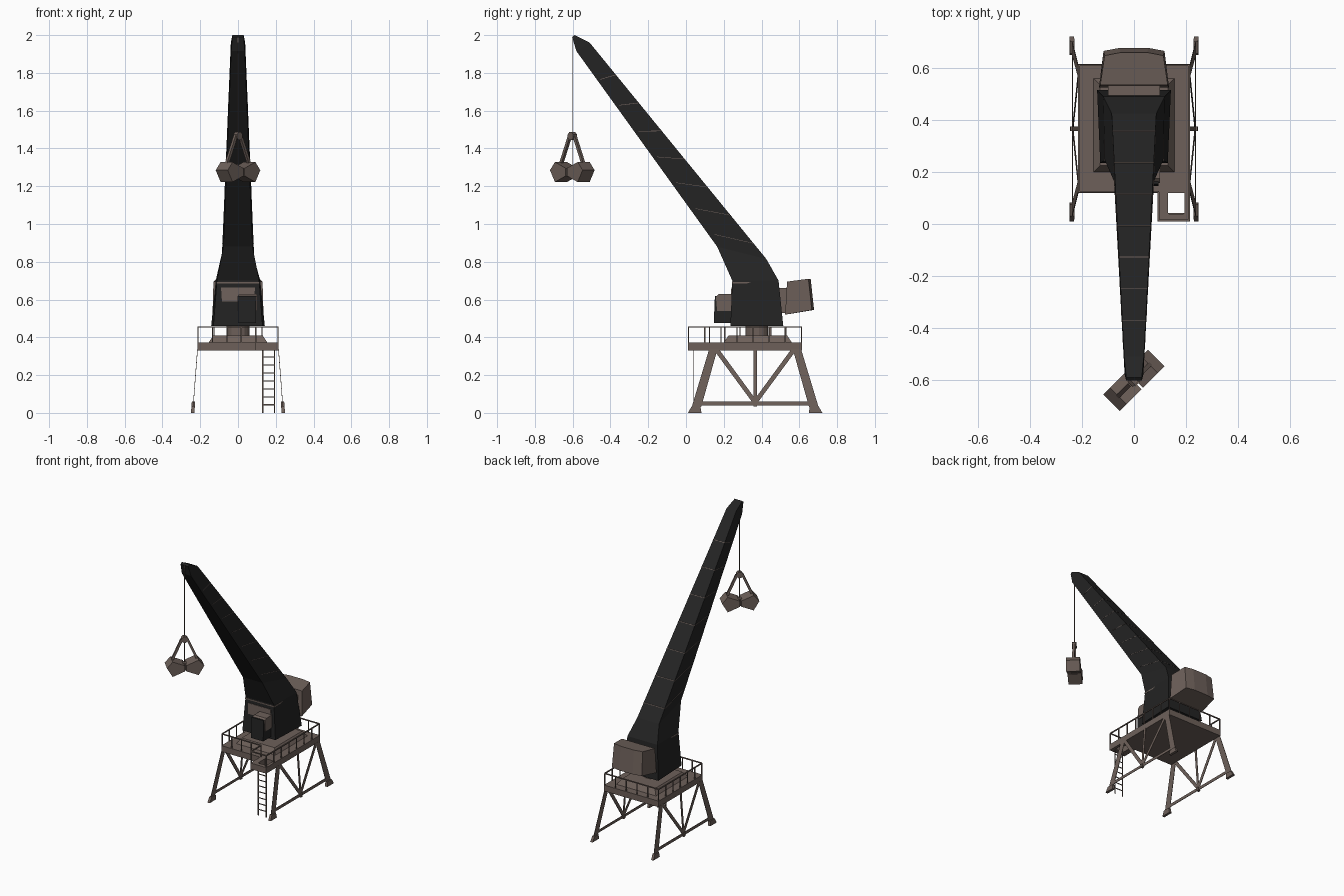
import bpy, bmesh, math
from mathutils import Vector

if "Cube" in bpy.data.objects:
    bpy.data.objects.remove(bpy.data.objects["Cube"])


def material(name, rgb):
    m = bpy.data.materials.new(name)
    m.diffuse_color = (*rgb, 1)
    m.use_nodes = True
    m.node_tree.nodes["Principled BSDF"].inputs["Base Color"].default_value = m.diffuse_color
    return m


BROWN = material("weathered_brown", (0.155, 0.118, 0.102))
BLACK = material("boom_black", (0.017, 0.017, 0.017))


def loft(bm, loops):
    """Skin between loops with equal point counts and cap both ends."""
    rings = [[bm.verts.new(p) for p in lp] for lp in loops]
    for a, b in zip(rings, rings[1:]):
        for i in range(len(a)):
            j = (i + 1) % len(a)
            bm.faces.new((a[i], a[j], b[j], b[i]))
    bm.faces.new(rings[0])
    bm.faces.new(rings[-1])


def box(bm, lo, hi):
    (x0, y0, z0), (x1, y1, z1) = lo, hi
    loft(bm, [[(x0, y0, z), (x1, y0, z), (x1, y1, z), (x0, y1, z)] for z in (z0, z1)])


def beam(bm, a, b, w, n=4):
    a, b = Vector(a), Vector(b)
    d = (b - a).normalized()
    s = d.cross(Vector((0, 1, 0)) if abs(d.y) < 0.9 else Vector((0, 0, 1))).normalized()
    t = d.cross(s)
    r = w / 2 / math.cos(math.pi / n)
    ang = [2 * math.pi * (i + 0.5) / n for i in range(n)]
    loft(bm, [[p + (s * math.cos(k) + t * math.sin(k)) * r for k in ang] for p in (a, b)])


def finish(bm, name, mat):
    bmesh.ops.recalc_face_normals(bm, faces=bm.faces)
    me = bpy.data.meshes.new(name)
    bm.to_mesh(me)
    bm.free()
    me.materials.append(mat)
    ob = bpy.data.objects.new(name, me)
    bpy.context.collection.objects.link(ob)
    return ob


# Gantry side frames: thin leaning plates, mirrored left and right
def plate(bm, pts, t=0.0015):
    for s in (-1, 1):
        loft(bm, [[(s * (0.24 - 0.076 * z + o), y, z) for y, z in pts] for o in (-t, t)])


def mirror_y(pts):
    return [(0.74 - 0.008 - y, z) for y, z in pts]


bm = bmesh.new()
leg = [(0.03, 0.03), (0.08, 0.03), (0.166, 0.335), (0.122, 0.335)]
brace = [(0.146, 0.335), (0.176, 0.335), (0.37, 0.07), (0.352, 0.055)]
for shape in (leg, brace):
    plate(bm, shape)
    plate(bm, mirror_y(shape))
plate(bm, [(0.04, 0.04), (0.69, 0.04), (0.685, 0.06), (0.045, 0.06)])
plate(bm, [(0.357, 0.05), (0.375, 0.05), (0.375, 0.335), (0.357, 0.335)])
finish(bm, "gantry_frames", BROWN)

bm = bmesh.new()
foot = [(0.01, 0), (0.082, 0), (0.076, 0.035), (0.03, 0.035)]
plate(bm, foot, 0.009)
plate(bm, mirror_y(foot), 0.009)
plate(bm, [(0.357, 0.035), (0.375, 0.035), (0.375, 0.06), (0.357, 0.06)], 0.009)
finish(bm, "gantry_feet", BROWN)

# Deck with a ladder opening at the front corner
bm = bmesh.new()
box(bm, (-0.215, 0.12, 0.33), (0.215, 0.615, 0.373))
box(bm, (0.09, 0.01, 0.33), (0.13, 0.12, 0.373))
box(bm, (0.195, 0.01, 0.33), (0.215, 0.12, 0.373))
box(bm, (0.13, 0.01, 0.33), (0.195, 0.038, 0.373))
finish(bm, "deck", BROWN)

# Railing following the deck outline
bm = bmesh.new()
path = [(-0.212, 0.124), (-0.212, 0.611), (0.212, 0.611), (0.212, 0.014), (0.094, 0.014), (0.094, 0.124)]
for a, b in zip(path, path[1:] + path[:1]):
    a, b = Vector((*a, 0.455)), Vector((*b, 0.455))
    beam(bm, a, b, 0.007)
    n = max(1, round((b - a).length / 0.083))
    for i in range(n):
        p = a.lerp(b, i / n)
        beam(bm, (p.x, p.y, 0.37), p, 0.006)
finish(bm, "railing", BROWN)

# Ladder
bm = bmesh.new()
for x in (0.131, 0.194):
    box(bm, (x - 0.003, 0.039, 0), (x + 0.003, 0.042, 0.373))
for i in range(8):
    z = 0.04 + i * 0.042
    box(bm, (0.131, 0.039, z), (0.194, 0.042, z + 0.006))
finish(bm, "ladder", BROWN)

# Turntable plinth and column
bm = bmesh.new()
loft(bm, [[(-w, y0, z), (w, y0, z), (w, y1, z), (-w, y1, z)]
          for w, y0, y1, z in ((0.155, 0.2, 0.56, 0.373), (0.13, 0.225, 0.535, 0.41))])
beam(bm, (0, 0.375, 0.4), (0, 0.375, 0.47), 0.12, 16)
finish(bm, "turntable", BROWN)

# Slewing body and boom: sections of front (y, z, half width) and back (y, z, half width)
SECT = [((0.235, 0.46, 0.13), (0.515, 0.46, 0.142)),
        ((0.245, 0.70, 0.112), (0.49, 0.70, 0.118)),
        ((0.165, 0.88, 0.077), (0.425, 0.815, 0.086)),
        ((-0.58, 1.915, 0.036), (-0.51, 1.96, 0.038)),
        ((-0.603, 1.99, 0.03), (-0.59, 2.0, 0.03))]


def section(f, b):
    return [(-f[2], f[0], f[1]), (f[2], f[0], f[1]), (b[2], b[0], b[1]), (-b[2], b[0], b[1])]


bm = bmesh.new()
loft(bm, [section(f, b) for f, b in SECT])
finish(bm, "body_and_boom", BLACK)

# Thin seams across the sides and back of the boom
bm = bmesh.new()
for i in range(7):
    loops = []
    for t in (0.07 + i * 0.13, 0.0725 + i * 0.13):
        f, b = (Vector(p).lerp(Vector(q), t) for p, q in zip(SECT[2], SECT[3]))
        f = f.lerp(b, 0.15)
        out = Vector((0.0008, 0.0006, 0.001))
        loops.append(section(f + Vector((0, 0, 0.001)), b + out))
    loft(bm, loops)
finish(bm, "boom_seams", BROWN)

# Front wall panel and sill of the body
bm = bmesh.new()
loft(bm, [[(-w, y, z), (w, y, z), (w, 0.26, z), (-w, 0.26, z)]
          for w, y, z in ((0.085, 0.236, 0.59), (0.09, 0.24, 0.665))])
box(bm, (-0.115, 0.243, 0.686), (0.115, 0.37, 0.694))
finish(bm, "front_panel", BROWN)

# Operator cab: dark lower part, brown upper part
bm = bmesh.new()
loft(bm, [[(0.0, y, z), (0.095, y, z), (0.095, 0.25, z), (0.0, 0.25, z)]
          for y, z in ((0.147, 0.475), (0.153, 0.62))])
finish(bm, "cab", BLACK)
bm = bmesh.new()
loft(bm, [[(x0, y, z), (0.1, y, z), (0.1, 0.25, z), (x0, 0.25, z)]
          for x0, y, z in ((-0.003, 0.165, 0.54), (-0.003, 0.158, 0.615), (0.005, 0.175, 0.63))])
finish(bm, "cab_roof", BROWN)

# Rear machinery house with a bowed back
bm = bmesh.new()
loft(bm, [[(-w, yf, zf), (w, yf, zf), (w * 0.87, yb - 0.012, zb), (w * 0.4, yb, zb),
           (-w * 0.4, yb, zb), (-w * 0.87, yb - 0.012, zb)]
          for w, yf, zf, yb, zb in ((0.135, 0.525, 0.52, 0.678, 0.545),
                                    (0.13, 0.535, 0.695, 0.66, 0.71))])
box(bm, (-0.1, 0.48, 0.53), (0.1, 0.535, 0.66))
finish(bm, "machinery_house", BROWN)

# Hoist cable
bm = bmesh.new()
beam(bm, (0, -0.6, 1.27), (0, -0.6, 1.99), 0.004)
finish(bm, "hoist_cable", BROWN)

# Clamshell grab, turned 45 degrees under the boom tip
bm = bmesh.new()
shell = [(0.004, 1.295), (0.085, 1.328), (0.122, 1.285), (0.085, 1.222), (0.004, 1.255)]
for s in (-1, 1):
    loft(bm, [[(s * u, y, z) for u, z in shell] for y in (-0.045, 0.045)])
    beam(bm, (s * 0.018, 0, 1.465), (s * 0.085, 0, 1.315), 0.016)
beam(bm, (0, -0.014, 1.465), (0, 0.014, 1.465), 0.042, 8)
beam(bm, (0, -0.02, 1.275), (0, 0.02, 1.275), 0.05, 8)
grab = finish(bm, "grab_bucket", BROWN)
grab.location = (0, -0.602, 0)
grab.rotation_euler.z = math.radians(45)
